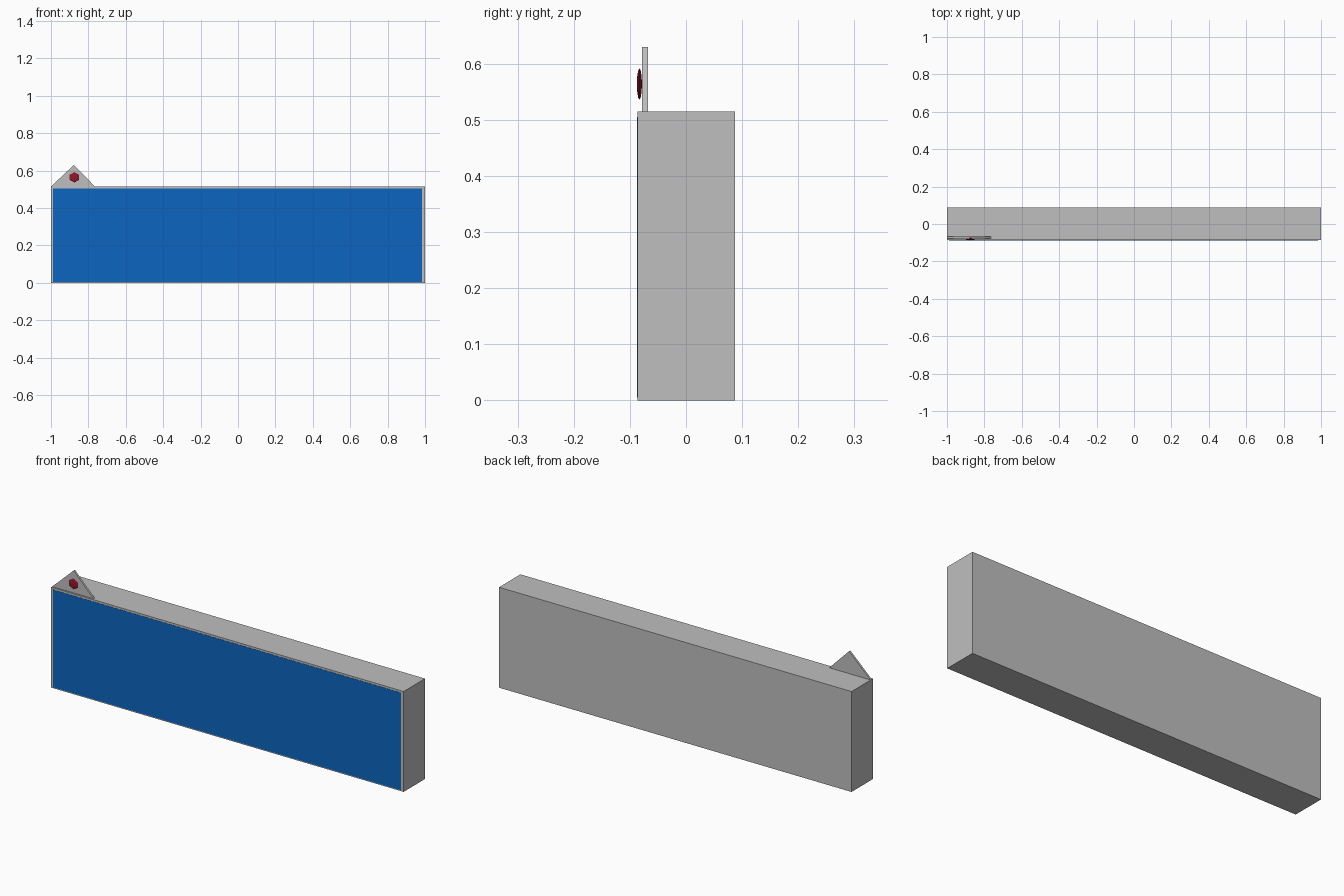
import bpy, bmesh, math
from mathutils import Matrix

if "Cube" in bpy.data.objects:
    bpy.data.objects.remove(bpy.data.objects["Cube"], do_unlink=True)


def material(name, rgb):
    m = bpy.data.materials.new(name)
    m.use_nodes = True
    m.diffuse_color = (*rgb, 1)
    m.node_tree.nodes["Principled BSDF"].inputs["Base Color"].default_value = (*rgb, 1)
    return m


def finish(name, bm, mat):
    bmesh.ops.recalc_face_normals(bm, faces=bm.faces)
    me = bpy.data.meshes.new(name)
    bm.to_mesh(me)
    bm.free()
    me.materials.append(mat)
    ob = bpy.data.objects.new(name, me)
    bpy.context.collection.objects.link(ob)
    return ob


def prism(name, outline, y0, y1, mat):
    """Extrude an x-z outline from y0 back to y1."""
    bm = bmesh.new()
    face = bm.faces.new([bm.verts.new((x, y0, z)) for x, z in outline])
    ext = bmesh.ops.extrude_face_region(bm, geom=[face])
    for v in ext["geom"]:
        if isinstance(v, bmesh.types.BMVert):
            v.co.y = y1
    return finish(name, bm, mat)


def rect(x0, x1, z0, z1):
    return [(x0, z0), (x1, z0), (x1, z1), (x0, z1)]


grey = material("light grey", (0.52, 0.52, 0.52))
blue = material("blue", (0.004, 0.13, 0.53))
red = material("dark red", (0.26, 0.01, 0.025))

# Long box body and its thin front panel
prism("body", rect(-1, 1, 0, 0.515), -0.086, 0.087, grey)
prism("front_panel", rect(-0.99, 0.985, 0.005, 0.505), -0.087, -0.0855, blue)

# Triangular plate standing on the top at the right end
prism("triangle_plate", [(-1, 0.515), (-0.765, 0.515), (-0.8775, 0.63)], -0.078, -0.068, grey)

# Flattened six-sided button on the plate
bm = bmesh.new()
bmesh.ops.create_uvsphere(bm, u_segments=6, v_segments=6, radius=1)
bmesh.ops.transform(bm, verts=bm.verts, matrix=Matrix.Translation((-0.875, -0.083, 0.564))
                    @ Matrix.Diagonal((0.029, 0.0045, 0.028, 1))
                    @ Matrix.Rotation(math.pi / 2, 4, "X"))
finish("button", bm, red)
